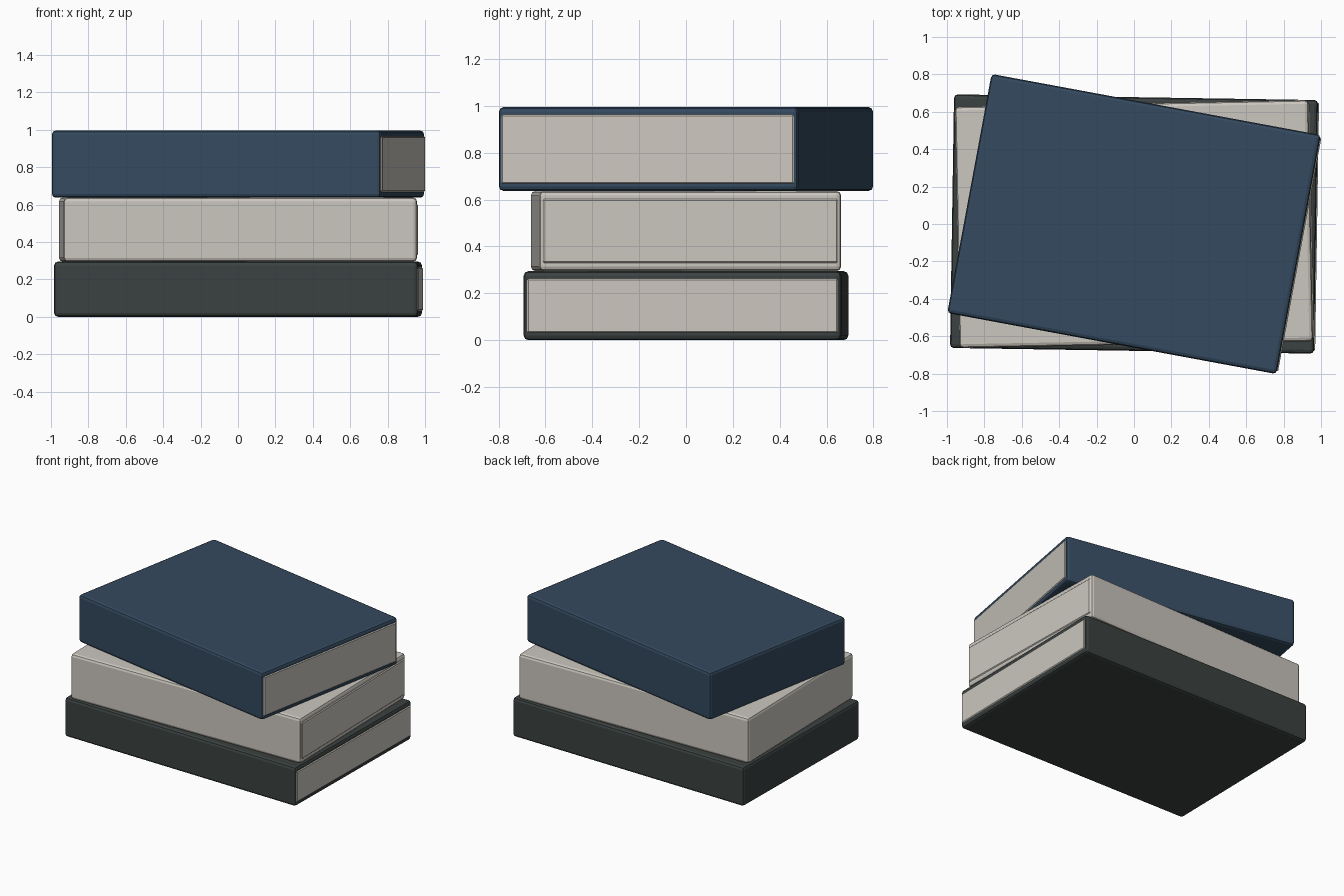
import bpy
from math import radians
from mathutils import Matrix

cube = bpy.data.objects.get("Cube")
if cube:
    bpy.data.objects.remove(cube)


def material(name, rgb):
    mat = bpy.data.materials.new(name)
    mat.use_nodes = True
    colour = (*rgb, 1)
    mat.diffuse_color = colour
    mat.node_tree.nodes["Principled BSDF"].inputs["Base Color"].default_value = colour
    return mat


blue = material("slate blue", (0.034, 0.067, 0.112))
charcoal = material("charcoal green", (0.043, 0.054, 0.052))
cream = material("warm cream", (0.60, 0.57, 0.52))


def block(name, centre, size, placement, mat, bevel, segments):
    """A bevelled box, placed in its book's own turned frame."""
    bpy.ops.mesh.primitive_cube_add(size=1)
    obj = bpy.context.object
    obj.name = obj.data.name = name
    obj.data.transform(Matrix.Translation(centre) @ Matrix.Diagonal((*size, 1)))
    obj.matrix_world = placement
    obj.data.materials.append(mat)
    mod = obj.modifiers.new("Bevel", "BEVEL")
    mod.width = bevel
    mod.segments = segments
    return obj


def book(name, width, depth, bottom, top, turn, cover_mat, margin):
    """A closed book with its page block showing on the +x end."""
    height = top - bottom
    placement = (Matrix.Translation((0, 0, (bottom + top) / 2))
                 @ Matrix.Rotation(radians(turn), 4, "Z"))
    block(name + "_cover", (0, 0, 0), (width, depth, height),
          placement, cover_mat, 0.02, 2)
    # The page block stands slightly proud of the cover
    block(name + "_pages", (width / 2 - 0.02, 0, 0),
          (0.052, depth - 0.03, height - 2 * margin),
          placement, cream, 0.006, 1)


# Stack, from the bottom up
book("bottom_book", 1.946, 1.356, 0.0, 0.295, -0.9, charcoal, 0.032)
book("middle_book", 1.89, 1.29, 0.295, 0.637, 1.1, cream, 0.035)
book("top_book", 1.79, 1.30, 0.637, 0.995, -10.5, blue, 0.031)
